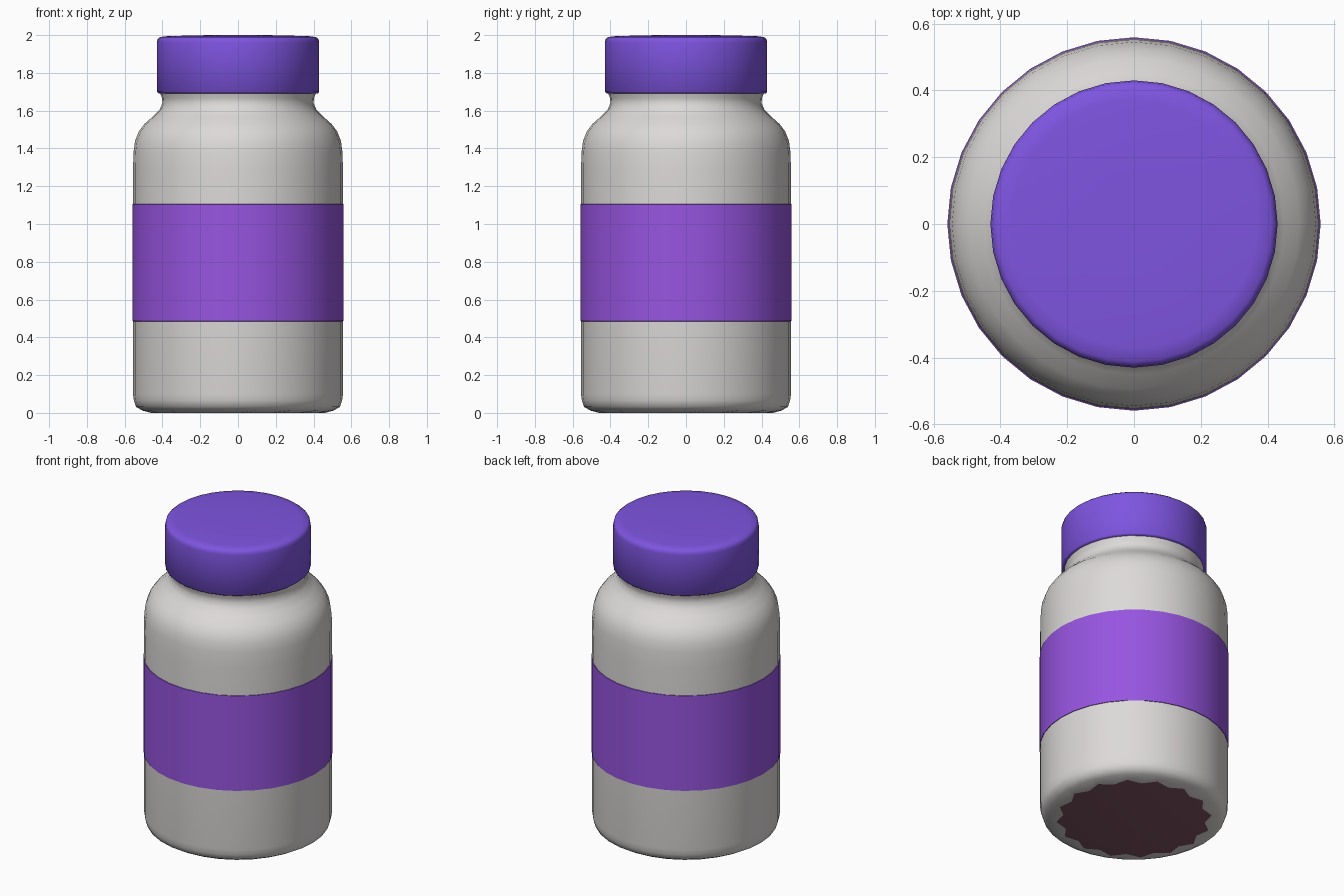
import bpy, bmesh, math

if "Cube" in bpy.data.objects:
    bpy.data.objects.remove(bpy.data.objects["Cube"])

SIDES = 32


def material(name, rgb):
    m = bpy.data.materials.new(name)
    m.diffuse_color = (*rgb, 1)
    m.use_nodes = True
    m.node_tree.nodes["Principled BSDF"].inputs["Base Color"].default_value = m.diffuse_color
    return m


def lathe(name, profile, mats=(), cap_start=False, cap_end=False, zigzag=0.0, angle=40):
    """Revolve (radius, z) points about z; zigzag pulls in every other vertex of the first ring."""
    bm = bmesh.new()
    rings = []
    for k, (r, z) in enumerate(profile):
        ring = []
        for i in range(SIDES):
            a = 2 * math.pi * i / SIDES
            rr = r - zigzag if k == 0 and i % 2 else r
            ring.append(bm.verts.new((rr * math.cos(a), rr * math.sin(a), z)))
        rings.append(ring)
    for lo, hi in zip(rings, rings[1:]):
        for i in range(SIDES):
            j = (i + 1) % SIDES
            bm.faces.new((lo[i], lo[j], hi[j], hi[i]))
    if cap_start:
        face = bm.faces.new(rings[0][::-1])
        face.material_index = max(len(mats) - 1, 0)
    if cap_end:
        bm.faces.new(rings[-1])
    me = bpy.data.meshes.new(name)
    bm.to_mesh(me)
    bm.free()
    for m in mats:
        me.materials.append(m)
    ob = bpy.data.objects.new(name, me)
    bpy.context.collection.objects.link(ob)
    bpy.ops.object.select_all(action='DESELECT')
    ob.select_set(True)
    bpy.context.view_layer.objects.active = ob
    bpy.ops.object.shade_smooth_by_angle(angle=math.radians(angle))
    return ob


plastic = material("pale_plastic", (0.72, 0.70, 0.69))
base = material("base_mauve", (0.21, 0.09, 0.125))
label_purple = material("label_purple", (0.31, 0.09, 0.75))
cap_violet = material("cap_violet", (0.21, 0.09, 0.75))

# Bottle body with rounded foot, shoulder and pinched neck
lathe("bottle_body", [
    (0.46, 0.0), (0.505, 0.012), (0.54, 0.032), (0.551, 0.065), (0.556, 0.10),
    (0.556, 1.28), (0.553, 1.38), (0.545, 1.44), (0.525, 1.49), (0.495, 1.53),
    (0.45, 1.57), (0.415, 1.605), (0.40, 1.64), (0.402, 1.665), (0.415, 1.70),
], (plastic, base), cap_start=True, cap_end=True, zigzag=0.04, angle=60)

# Wrap-around label band
lathe("label", [(0.556, 0.485), (0.559, 0.486), (0.559, 1.104), (0.556, 1.105)],
      (label_purple,))

# Screw cap with softly rounded rim
lathe("cap", [
    (0.422, 1.692), (0.43, 1.70), (0.43, 1.96), (0.426, 1.979),
    (0.412, 1.99), (0.37, 1.995), (0.15, 2.0),
], (cap_violet,), cap_start=True, cap_end=True, angle=60)
